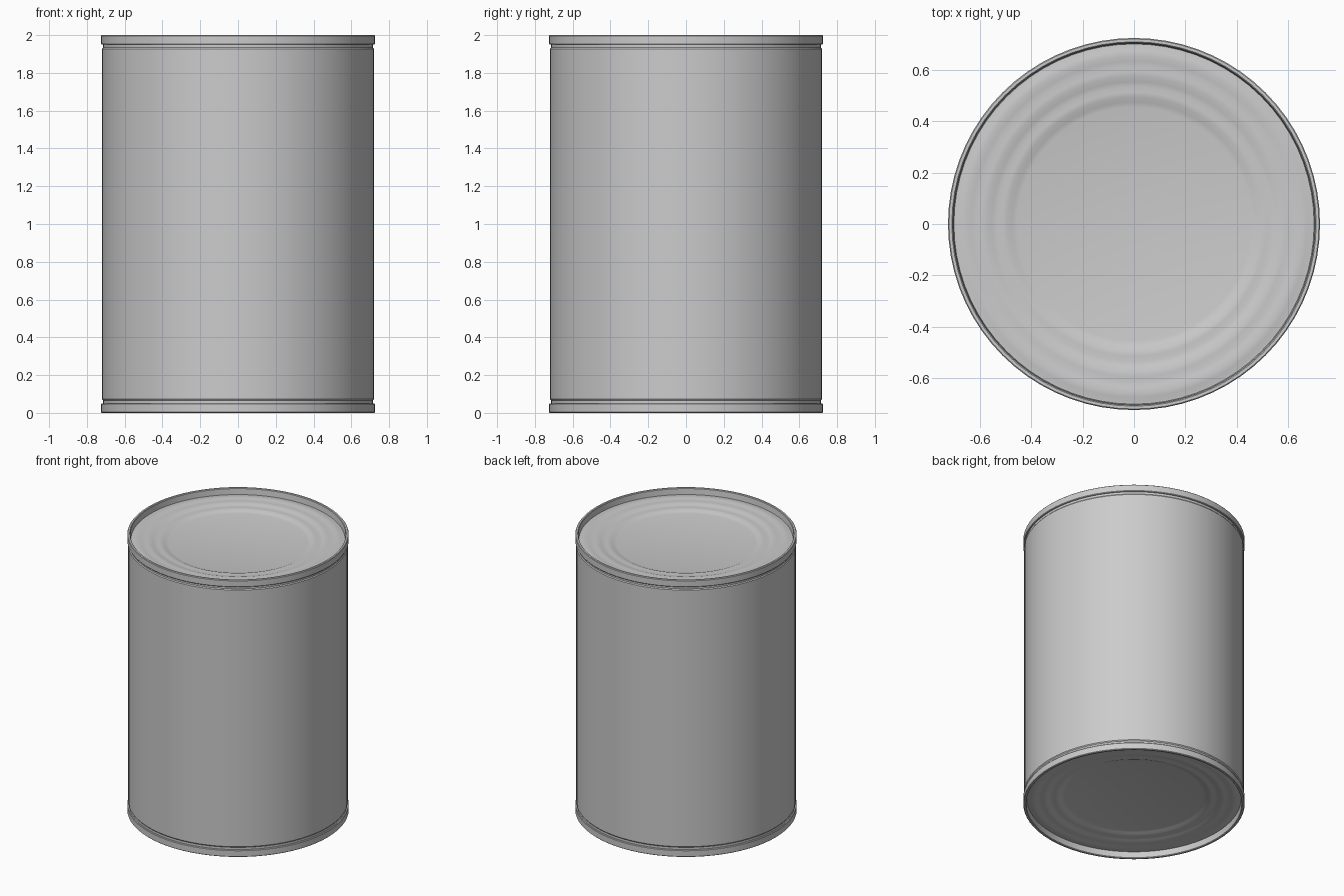
import bpy, bmesh, math

if "Cube" in bpy.data.objects:
    bpy.data.objects.remove(bpy.data.objects["Cube"])

SEG = 72


def lathe(name, profile):
    """Revolve (radius, z) points around z; radius 0 makes a pole."""
    bm = bmesh.new()
    rings = []
    for r, z in profile:
        if r == 0:
            rings.append([bm.verts.new((0, 0, z))] * SEG)
        else:
            rings.append([bm.verts.new((r * math.cos(2 * math.pi * i / SEG),
                                        r * math.sin(2 * math.pi * i / SEG), z))
                          for i in range(SEG)])
    for a, b in zip(rings, rings[1:]):
        for i in range(SEG):
            j = (i + 1) % SEG
            quad = list(dict.fromkeys((a[i], a[j], b[j], b[i])))
            bm.faces.new(quad)
    bmesh.ops.recalc_face_normals(bm, faces=bm.faces)
    mesh = bpy.data.meshes.new(name)
    bm.to_mesh(mesh)
    bm.free()
    ob = bpy.data.objects.new(name, mesh)
    bpy.context.collection.objects.link(ob)
    bpy.ops.object.select_all(action='DESELECT')
    bpy.context.view_layer.objects.active = ob
    ob.select_set(True)
    bpy.ops.object.shade_smooth_by_angle(angle=math.radians(35))
    return ob


# One end, given as depth below the end plane: rippled panel, wall, rolled rim, neck
panel = [(0, 0.066), (0.455, 0.066)]
for r, d in [(0.475, 0.062), (0.495, 0.054), (0.515, 0.052), (0.535, 0.054),
             (0.555, 0.050), (0.575, 0.044), (0.595, 0.043), (0.615, 0.045),
             (0.635, 0.042), (0.655, 0.039), (0.675, 0.040), (0.695, 0.045)]:
    panel.append((r, d))
rim = [(0.702, 0.045), (0.706, 0.004), (0.710, 0.0), (0.721, 0.0),
       (0.725, 0.004), (0.725, 0.046), (0.722, 0.05), (0.715, 0.05)]
neck = [(0.715, 0.066), (0.720, 0.073)]
end = panel + rim + neck

# Whole can as a single closed skin, bottom end mirrored from the top
lathe("can", end_profile := [(r, d) for r, d in end] + [(r, 2 - d) for r, d in reversed(end)])
